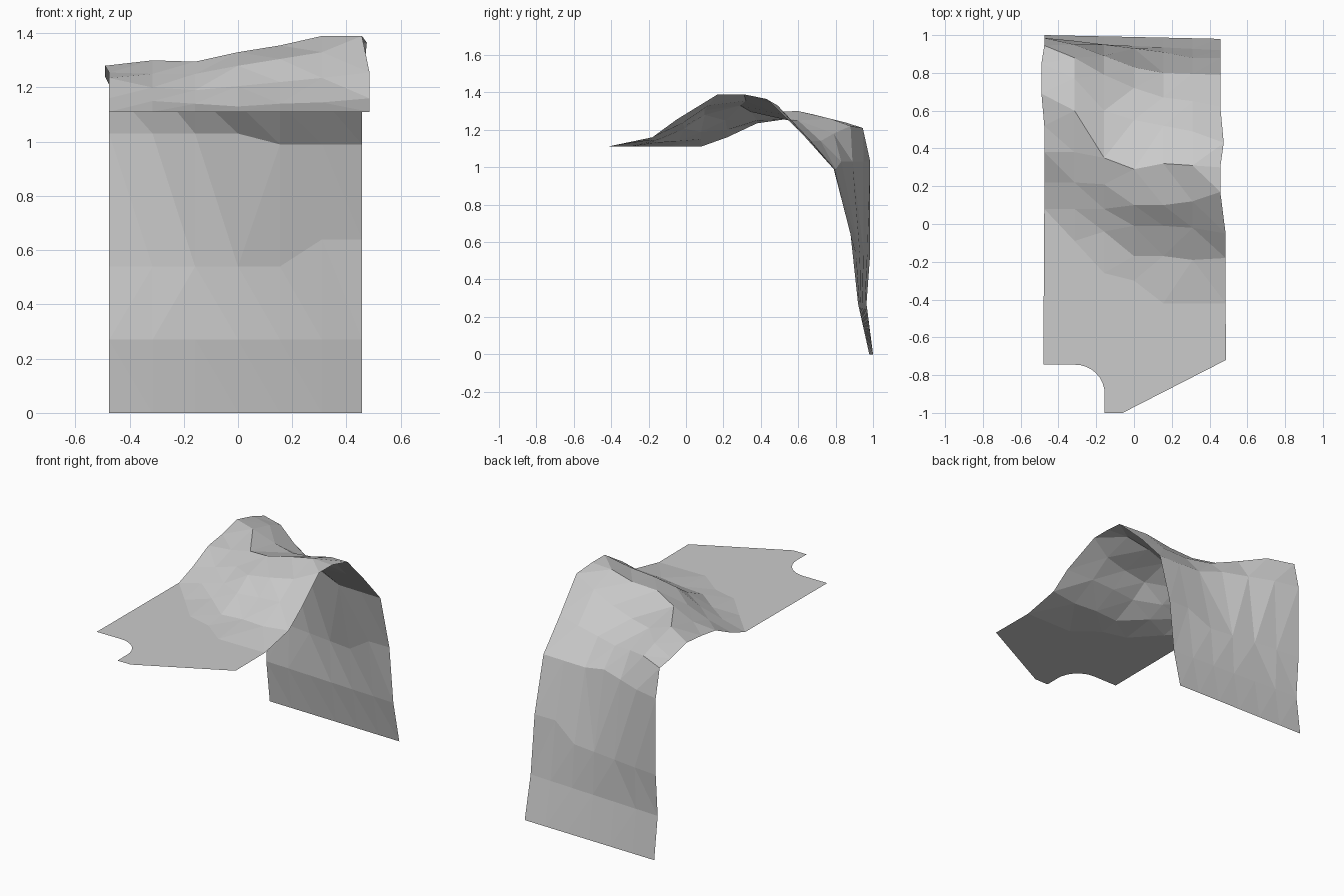
import bpy, bmesh, math

FLAT_Z = 1.11

# Lengthwise fold profiles (y, z), one per column, from foot of the bump to the hanging drop
COLUMNS = [
    (-0.475, [(.08, 1.11), (.22, 1.16), (.38, 1.235), (.52, 1.255), (.69, 1.28), (.85, 1.24), (.945, 1.21), (.985, 1.03), (.985, .54)]),
    (-0.315, [(-.09, 1.11), (.08, 1.15), (.22, 1.20), (.38, 1.25), (.60, 1.30), (.77, 1.26), (.88, 1.22), (.95, 1.03), (.97, .54)]),
    (-0.158, [(-.26, 1.11), (-.04, 1.14), (.08, 1.19), (.21, 1.25), (.35, 1.295), (.60, 1.25), (.79, 1.18), (.89, 1.03), (.95, .54)]),
    (0.0,    [(-.30, 1.11), (-.17, 1.13), (-.01, 1.205), (.10, 1.28), (.29, 1.33), (.55, 1.25), (.72, 1.14), (.83, 1.03), (.93, .54)]),
    (0.155,  [(-.42, 1.11), (-.17, 1.14), (-.01, 1.22), (.10, 1.305), (.32, 1.355), (.52, 1.28), (.67, 1.14), (.80, .99), (.91, .54)]),
    (0.31,   [(-.42, 1.11), (-.19, 1.145), (-.02, 1.235), (.12, 1.33), (.31, 1.39), (.49, 1.33), (.65, 1.16), (.795, .99), (.88, .64)]),
    (0.485,  [(-.42, 1.11), (-.18, 1.16), (-.05, 1.255), (.17, 1.39), (.30, 1.39), (.43, 1.365), (.62, 1.18), (.79, .99), (.88, .64)]),
]

cloth = bpy.data.materials.new("light_grey_cloth")
cloth.diffuse_color = (0.6, 0.6, 0.6, 1)


def edge_x(x, row):
    """Waviness of the two long side edges."""
    if x > 0.4 and row >= 3:
        return 0.475 if row == 5 else 0.457
    if x < -0.4 and row in (4, 5):
        return -0.49
    return x


bm = bmesh.new()

# Draped folds and hanging drop
grid = []
for c, (x, profile) in enumerate(COLUMNS):
    t = c / (len(COLUMNS) - 1)
    hem = [(.965 - .045 * t, .27), (1.0 - .02 * t, 0.0)]
    grid.append([bm.verts.new((edge_x(x, r), y, z))
                 for r, (y, z) in enumerate(profile + hem)])
for left, right in zip(grid, grid[1:]):
    for r in range(len(left) - 1):
        bm.faces.new((left[r], right[r], right[r + 1], left[r + 1]))

# Flat panel with the notched tongue at its front edge
curve = [(-.31 + .155 * math.sin(a), -.90 + .155 * math.cos(a))
         for a in (i * math.pi / 16 for i in range(9))]
outline = [(-.48, -.745)] + curve + [(-.155, -1), (-.06, -1), (-.06, -.72), (.487, -.72)]
front = [bm.verts.new((x, y, FLAT_Z)) for x, y in outline]
bm.faces.new(front + [col[0] for col in reversed(grid)])

bmesh.ops.triangulate(bm, faces=bm.faces[:], quad_method='SHORT_EDGE')
mesh = bpy.data.meshes.new("draped_cloth")
bm.to_mesh(mesh)
bm.free()
mesh.materials.append(cloth)
obj = bpy.data.objects.new("draped_cloth", mesh)
bpy.context.collection.objects.link(obj)
